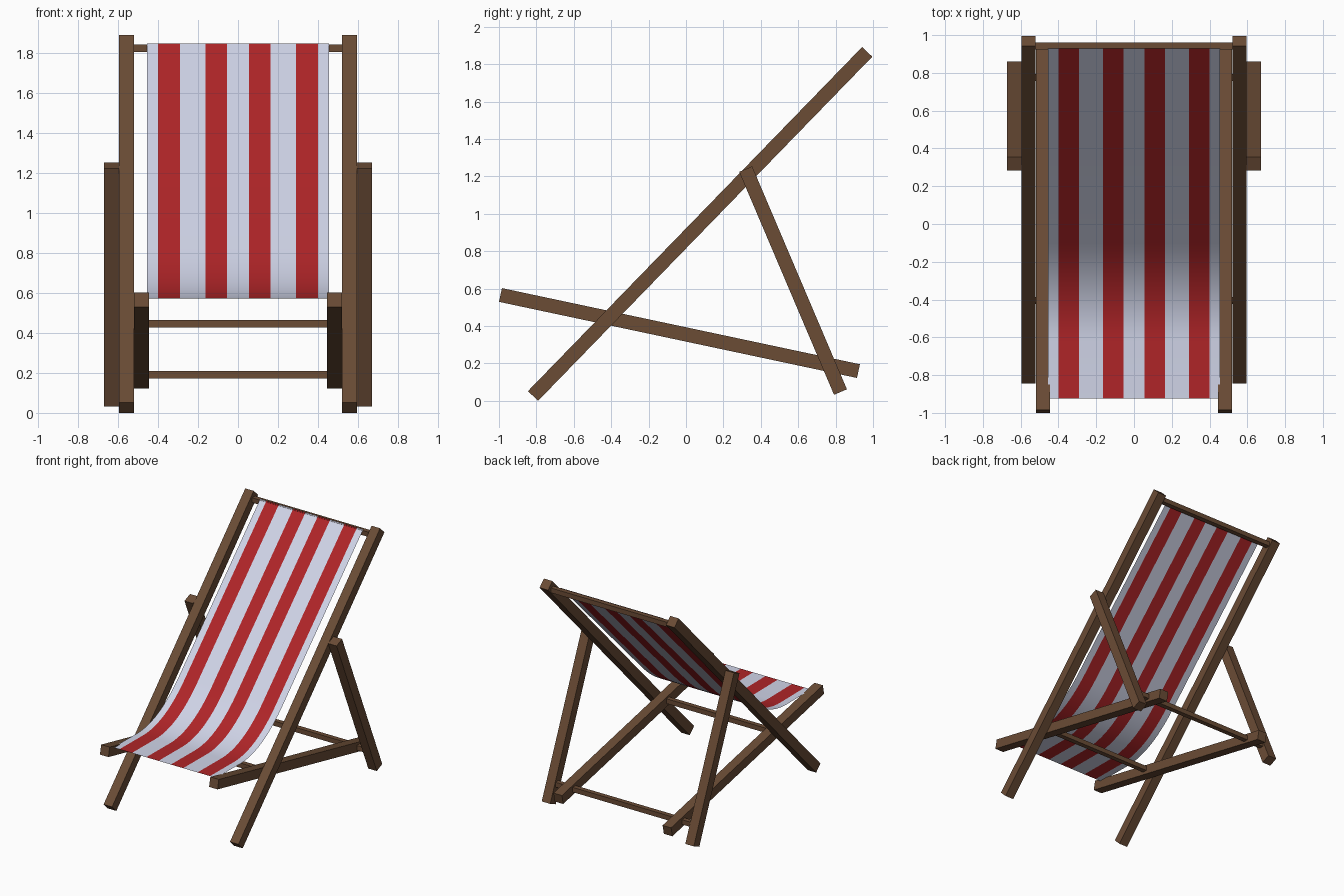
import bpy, math
from mathutils import Matrix, Vector

if "Cube" in bpy.data.objects:
    bpy.data.objects.remove(bpy.data.objects["Cube"])


def material(name, rgb):
    m = bpy.data.materials.new(name)
    m.diffuse_color = (*rgb, 1)
    m.use_nodes = True
    m.node_tree.nodes["Principled BSDF"].inputs["Base Color"].default_value = m.diffuse_color
    return m


wood = material("brown wood", (0.145, 0.072, 0.036))
white = material("pale canvas", (0.65, 0.68, 0.83))
red = material("red canvas", (0.43, 0.018, 0.021))


def beam(name, a, b, size_x, size_p):
    """Square-cut beam from a to b (vectors), size_x wide along x if a-b lies in the yz plane."""
    a, b = Vector(a), Vector(b)
    d = (b - a).normalized()
    side = Vector((1, 0, 0)) if abs(d.x) < 0.5 else Vector((0, 1, 0))
    up = d.cross(side)
    rot = Matrix((side, d, -up)).transposed()
    bpy.ops.mesh.primitive_cube_add(size=1)
    ob = bpy.context.object
    ob.name = name
    m = Matrix.Translation((a + b) / 2) @ rot.to_4x4()
    scale = Matrix.Diagonal((size_x, (b - a).length, size_p, 1))
    ob.data.transform(m @ scale)
    if (m @ scale).determinant() < 0:
        ob.data.flip_normals()
    ob.data.materials.append(wood)
    return ob


# side beams: name, centre x, start (y, z), end (y, z)
for name, x, a, b in (
    ("back_rail", 0.558, (-0.818, 0.026), (0.969, 1.866)),
    ("seat_rail", 0.482, (-0.992, 0.566), (0.922, 0.159)),
    ("rear_leg", 0.634, (0.319, 1.239), (0.826, 0.047)),
):
    for s, side in ((1, "right"), (-1, "left")):
        beam(f"{name}_{side}", (s * x, *a), (s * x, *b), 0.075, 0.075)

# cross bars: name, half length, y, z
for name, h, y, z in (
    ("top_bar", 0.53, 0.942, 1.825),
    ("pivot_bar", 0.53, -0.405, 0.447),
    ("rear_bar", 0.60, 0.775, 0.190),
):
    beam(name, (-h, y, z), (h, y, z), 0.038, 0.038)

# canvas profile: flat seat, rounded bend, straight back
p0, p1, p2 = Vector((-0.62, 0.572)), Vector((-0.35, 0.572)), Vector((-0.10, 0.82))
profile = [Vector((-0.925, 0.575))]
for i in range(13):
    t = i / 12
    profile.append(p0 * (1 - t) ** 2 + p1 * 2 * t * (1 - t) + p2 * t * t)
profile += [Vector((0.4, 1.32)), Vector((0.93, 1.85))]

# canvas sheet, alternate columns red
xs = [-0.455, -0.40, -0.29, -0.163, -0.055, 0.055, 0.163, 0.29, 0.40, 0.455]
n = len(xs)
verts = [(x, p.x, p.y) for p in profile for x in xs]
faces = [(r * n + c, r * n + c + 1, (r + 1) * n + c + 1, (r + 1) * n + c)
         for r in range(len(profile) - 1) for c in range(n - 1)]
mesh = bpy.data.meshes.new("canvas_seat")
mesh.from_pydata(verts, [], faces)
mesh.materials.append(white)
mesh.materials.append(red)
for i, f in enumerate(mesh.polygons):
    f.material_index = (i % (n - 1)) % 2
    f.use_smooth = True
canvas = bpy.data.objects.new("canvas_seat", mesh)
bpy.context.collection.objects.link(canvas)
